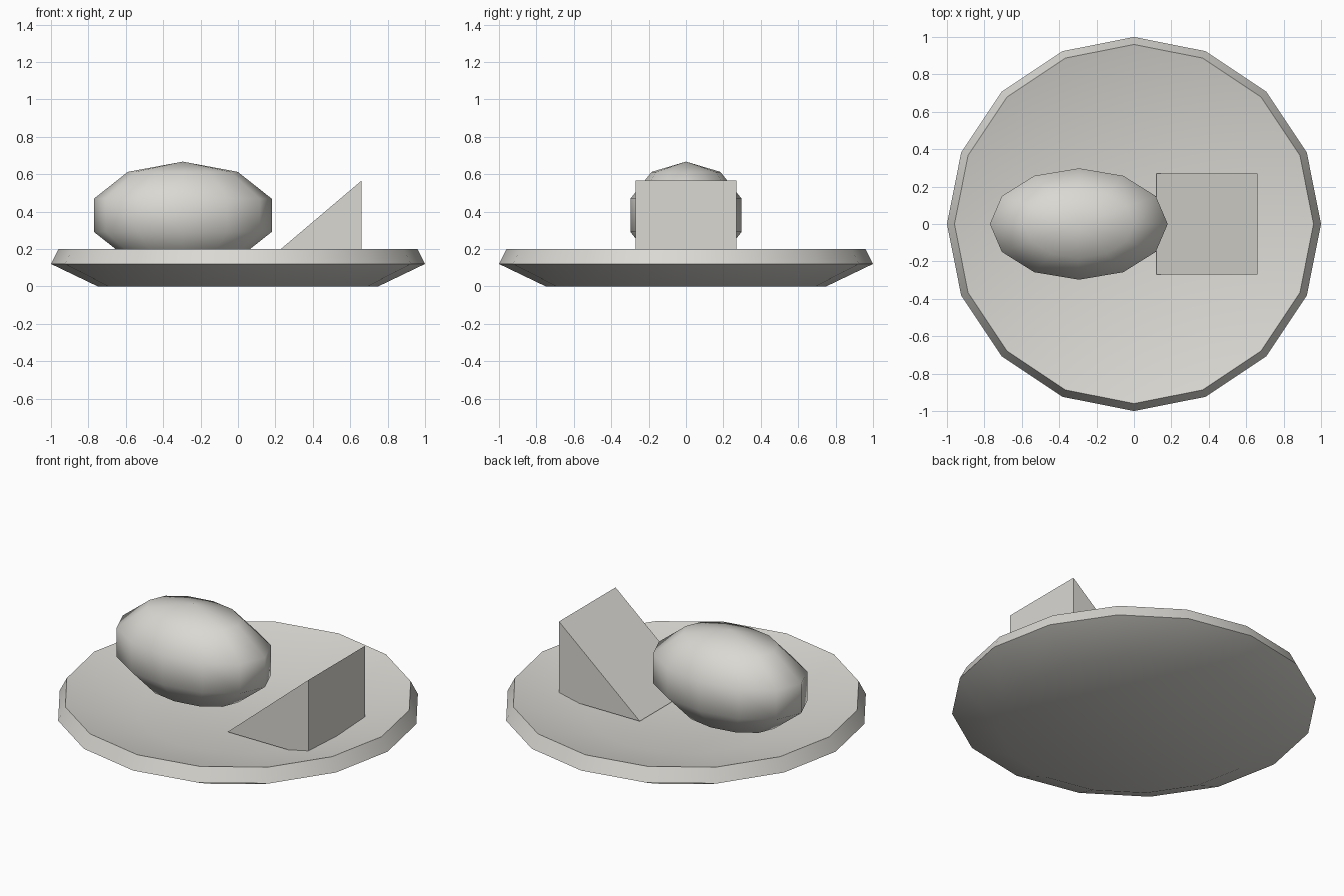
import bpy, bmesh, math

cube = bpy.data.objects.get("Cube")
if cube:
    bpy.data.objects.remove(cube, do_unlink=True)

# Single warm off-white colour
color = (0.70, 0.69, 0.65, 1.0)
mat = bpy.data.materials.new("warm_white")
mat.use_nodes = True
mat.diffuse_color = color
mat.node_tree.nodes["Principled BSDF"].inputs["Base Color"].default_value = color


def add_object(name, bm):
    bmesh.ops.recalc_face_normals(bm, faces=bm.faces)
    mesh = bpy.data.meshes.new(name)
    bm.to_mesh(mesh)
    bm.free()
    mesh.materials.append(mat)
    obj = bpy.data.objects.new(name, mesh)
    bpy.context.collection.objects.link(obj)
    bpy.ops.object.select_all(action='DESELECT')
    bpy.context.view_layer.objects.active = obj
    obj.select_set(True)
    return obj


# Plate: profile of radius and height, turned in sixteen steps
SIDES = 16
profile = [(0.75, 0.0), (1.0, 0.12), (0.96, 0.2), (0.55, 0.095)]
bm = bmesh.new()
rings = []
for r, z in profile:
    angles = [2 * math.pi * i / SIDES for i in range(SIDES)]
    rings.append([bm.verts.new((r * math.cos(a), r * math.sin(a), z)) for a in angles])
for low, high in zip(rings, rings[1:]):
    for i in range(SIDES):
        j = (i + 1) % SIDES
        bm.faces.new((low[i], low[j], high[j], high[i]))
bm.faces.new(rings[0][::-1])
bm.faces.new(rings[-1])
add_object("plate", bm)
bpy.ops.object.shade_smooth_by_angle(angle=math.radians(40))

# Egg: stretched low-poly sphere lying on the plate
bm = bmesh.new()
bmesh.ops.create_uvsphere(bm, u_segments=12, v_segments=5, radius=1)
bmesh.ops.scale(bm, vec=(0.5, 0.313, 0.287), verts=bm.verts)
bmesh.ops.translate(bm, vec=(-0.295, 0, 0.38), verts=bm.verts)
add_object("egg", bm)
bpy.ops.object.shade_smooth()

# Wedge: triangular profile extruded across the plate
bm = bmesh.new()
corners = [(0.12, 0.107), (0.66, 0.107), (0.66, 0.565)]
side = bm.faces.new([bm.verts.new((x, -0.27, z)) for x, z in corners])
new = bmesh.ops.extrude_face_region(bm, geom=[side])["geom"]
moved = [v for v in new if isinstance(v, bmesh.types.BMVert)]
bmesh.ops.translate(bm, vec=(0, 0.54, 0), verts=moved)
# Extrusion keeps the starting cap, closing the wedge
add_object("wedge", bm)
